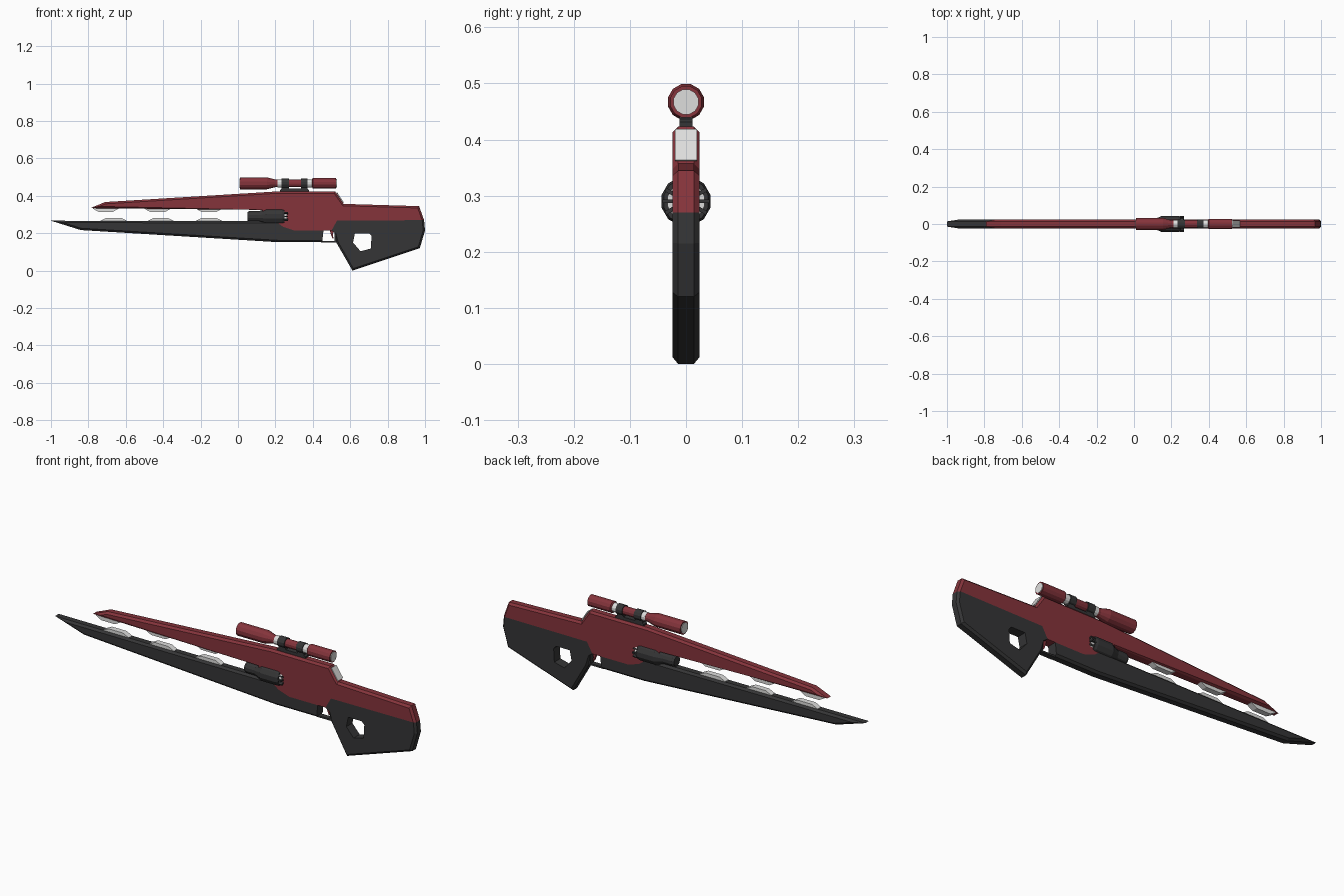
import bpy, bmesh, math
from mathutils import Matrix

if "Cube" in bpy.data.objects:
    bpy.data.objects.remove(bpy.data.objects["Cube"])


def material(name, rgb):
    m = bpy.data.materials.new(name)
    m.diffuse_color = (*rgb, 1)
    m.use_nodes = True
    m.node_tree.nodes["Principled BSDF"].inputs["Base Color"].default_value = m.diffuse_color
    return m


RED = material("dark red", (0.235, 0.034, 0.044))
DARK = material("charcoal", (0.036, 0.036, 0.037))
LIGHT = material("light grey", (0.73, 0.73, 0.72))


def finish(name, bm, mat):
    bmesh.ops.recalc_face_normals(bm, faces=bm.faces[:])
    me = bpy.data.meshes.new(name)
    bm.to_mesh(me)
    bm.free()
    me.materials.append(mat)
    ob = bpy.data.objects.new(name, me)
    bpy.context.collection.objects.link(ob)
    return ob


def prism(name, pts, half, mat, chamfer=0.0, skip=()):
    """Extrude an x/z outline across y; chamfer the outline edges except skipped ones."""
    bm = bmesh.new()
    a = [bm.verts.new((x, -half, z)) for x, z in pts]
    b = [bm.verts.new((x, half, z)) for x, z in pts]
    bm.faces.new(a)
    bm.faces.new(b[::-1])
    n = len(pts)
    for i in range(n):
        j = (i + 1) % n
        bm.faces.new((a[i], b[i], b[j], a[j]))
    if chamfer:
        edges = [bm.edges.get((s[i], s[(i + 1) % n]))
                 for s in (a, b) for i in range(n) if i not in skip]
        bmesh.ops.recalc_face_normals(bm, faces=bm.faces[:])
        bmesh.ops.bevel(bm, geom=edges, offset=chamfer, segments=1,
                        profile=0.5, affect='EDGES', clamp_overlap=True)
    return finish(name, bm, mat)


def lathe(name, profile, zc, mat, sides=12):
    """Turn (x, radius) pairs around an axis along x at height zc."""
    bm = bmesh.new()
    rings = []
    for x, r in profile:
        ang = [2 * math.pi * (k + 0.5) / sides for k in range(sides)]
        rings.append([bm.verts.new((x, r * math.sin(t), zc + r * math.cos(t))) for t in ang])
    for p, q in zip(rings, rings[1:]):
        for k in range(sides):
            m = (k + 1) % sides
            bm.faces.new((p[k], p[m], q[m], q[k]))
    bm.faces.new(rings[0])
    bm.faces.new(rings[-1])
    return finish(name, bm, mat)


def box(name, x0, x1, z0, z1, half, mat, chamfer=0.0):
    return prism(name, [(x0, z0), (x1, z0), (x1, z1), (x0, z1)], half, mat, chamfer)


# Upper receiver and long upper rail
prism("upper_body", [
    (-0.79, 0.334), (-0.71, 0.367), (0.2, 0.423), (0.52, 0.423), (0.565, 0.357),
    (0.968, 0.345), (0.995, 0.27), (0.53, 0.268), (0.5, 0.215), (0.3, 0.215),
    (0.24, 0.235), (0.2, 0.265), (0.13, 0.265), (0.13, 0.325)],
    0.024, RED, 0.01, skip=(6, 7, 8, 9, 10, 11, 12))

# Light plate on the rear slope of the receiver
prism("rear_plate", [(0.526, 0.417), (0.562, 0.362), (0.566, 0.364), (0.530, 0.419)],
      0.02, LIGHT)

# Lower blade rail
prism("lower_rail", [
    (-1.0, 0.267), (-0.84, 0.217), (0.22, 0.152), (0.45, 0.152), (0.457, 0.215),
    (0.3, 0.215), (0.24, 0.235), (0.2, 0.265)],
    0.024, DARK, 0.01, skip=(3, 4, 5, 6))

# Stock with thumb hole
stock = prism("stock", [
    (0.53, 0.268), (0.995, 0.27), (1.0, 0.215), (0.972, 0.12), (0.612, 0.0),
    (0.527, 0.148), (0.522, 0.2), (0.5, 0.215)],
    0.024, DARK, 0.01, skip=(0, 6, 7))
cutter = prism("hole_cutter", [
    (0.625, 0.2), (0.7, 0.2), (0.714, 0.185), (0.71, 0.118), (0.655, 0.104),
    (0.615, 0.15)], 0.1, DARK)
cutter.hide_render = True
mod = stock.modifiers.new("thumb_hole", 'BOOLEAN')
mod.operation, mod.solver, mod.object = 'DIFFERENCE', 'EXACT', cutter
cut = bpy.data.meshes.new_from_object(
    stock.evaluated_get(bpy.context.evaluated_depsgraph_get()))
stock.modifiers.clear()
stock.data = cut
bpy.data.objects.remove(cutter)

# Trigger guard and trigger
box("trigger_guard", 0.445, 0.53, 0.15, 0.158, 0.013, DARK)
box("guard_rear", 0.517, 0.53, 0.15, 0.21, 0.013, DARK)
prism("trigger", [(0.49, 0.217), (0.512, 0.217), (0.507, 0.19), (0.511, 0.172),
                  (0.505, 0.172), (0.497, 0.192)], 0.006, RED)

# Light emitter pads facing each other across the rail gap
for i, (x0, x1) in enumerate([(-0.775, -0.64), (-0.5, -0.36), (-0.225, -0.085)]):
    prism(f"upper_pad_{i + 1}", [(x0, 0.338), (x0, 0.331), (x0 + 0.03, 0.314),
          (x1 - 0.03, 0.314), (x1, 0.331), (x1, 0.338)], 0.014, LIGHT)
for i, (x0, x1) in enumerate([(-0.735, -0.595), (-0.48, -0.345), (-0.225, -0.085)]):
    prism(f"lower_pad_{i + 1}", [(x0, 0.26), (x0, 0.267), (x0 + 0.03, 0.282),
          (x1 - 0.03, 0.282), (x1, 0.267), (x1, 0.26)], 0.014, LIGHT)

# Power chamber crossing the body, with a finned rear
CZ = 0.29
lathe("chamber", [(0.05, 0.024), (0.06, 0.029), (0.11, 0.029), (0.135, 0.038),
                  (0.15, 0.045), (0.235, 0.045), (0.248, 0.041)], CZ, DARK)
lathe("chamber_core", [(0.24, 0.034), (0.262, 0.034)], CZ, LIGHT)
bm = bmesh.new()
for k in range(12):
    rot = Matrix.Translation((0.256, 0, CZ)) @ Matrix.Rotation(math.pi * k / 6, 4, 'X')
    bmesh.ops.create_cube(bm, size=1, matrix=rot @ Matrix.Translation((0, 0, 0.0215))
                          @ Matrix.Diagonal((0.024, 0.007, 0.041, 1)))
finish("chamber_fins", bm, DARK)

# Scope tube, lenses, rings and mount
SZ = 0.467
lathe("scope_tube", [(0.01, 0.033), (0.155, 0.033), (0.2, 0.021), (0.395, 0.021),
                     (0.4, 0.029), (0.525, 0.029)], SZ, RED)
lathe("front_lens", [(0.007, 0.026), (0.012, 0.026)], SZ, LIGHT)
lathe("rear_lens", [(0.523, 0.023), (0.528, 0.023)], SZ, LIGHT)
for i, (x0, x1) in enumerate([(0.212, 0.233), (0.372, 0.395)]):
    lathe(f"light_ring_{i + 1}", [(x0, 0.0225), (x1, 0.0225)], SZ, LIGHT)
for i, (x0, x1) in enumerate([(0.233, 0.272), (0.337, 0.372)]):
    lathe(f"mount_ring_{i + 1}", [(x0, 0.026), (x1, 0.026)], SZ, DARK)
    box(f"mount_post_{i + 1}", x0, x1, 0.425, 0.455, 0.012, DARK)
prism("mount_base", [(0.225, 0.42), (0.38, 0.42), (0.38, 0.431), (0.37, 0.438),
                     (0.235, 0.438), (0.225, 0.431)], 0.012, DARK)
